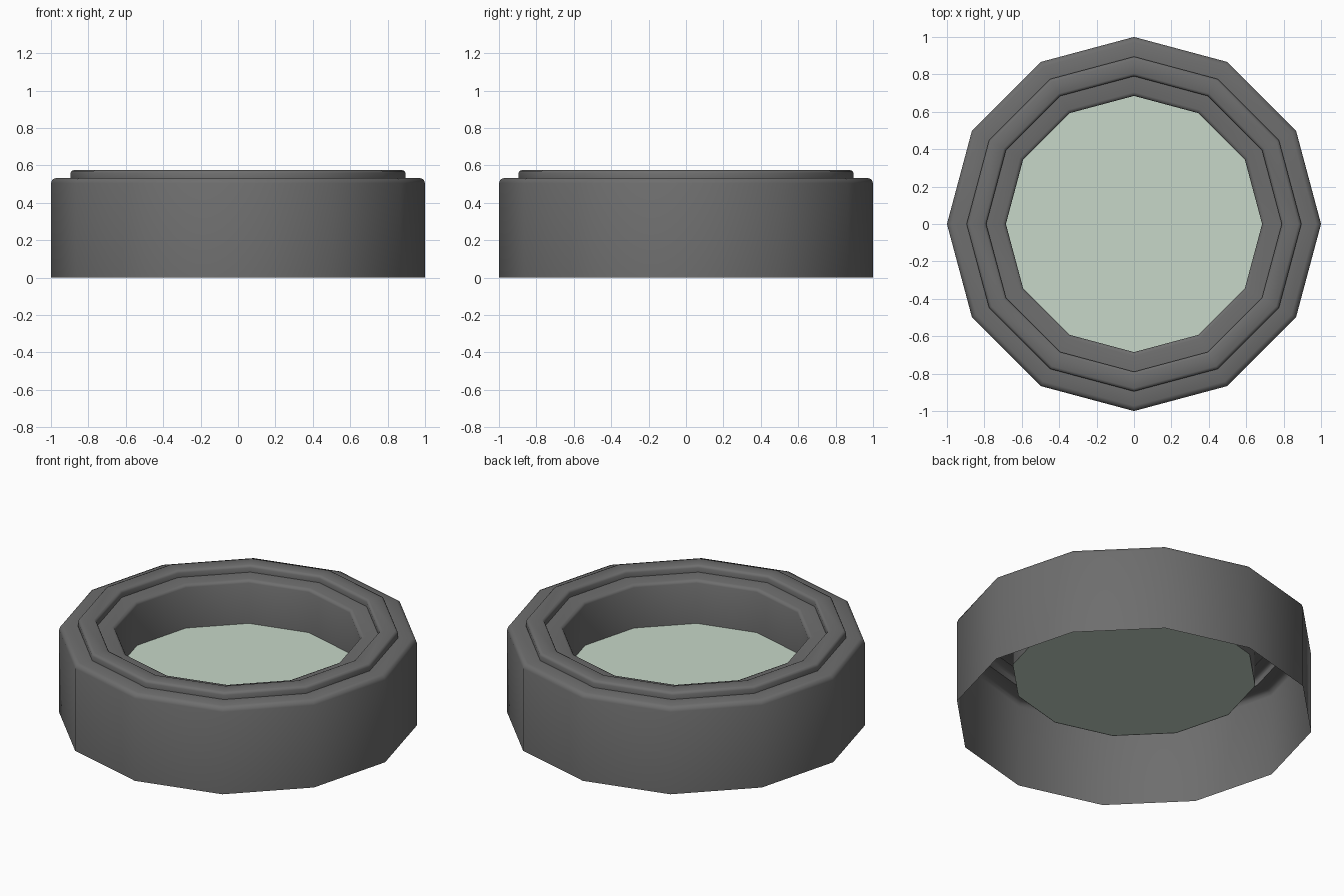
import bpy, bmesh, math
from mathutils import Matrix

SIDES = 12

cube = bpy.data.objects.get("Cube")
if cube:
    bpy.data.objects.remove(cube, do_unlink=True)


def make_material(name, colour):
    mat = bpy.data.materials.new(name)
    mat.use_nodes = True
    mat.diffuse_color = (*colour, 1)
    bsdf = mat.node_tree.nodes["Principled BSDF"]
    bsdf.inputs["Base Color"].default_value = (*colour, 1)
    bsdf.inputs["Roughness"].default_value = 0.7
    return mat


def make_object(name, bm, mat):
    mesh = bpy.data.meshes.new(name)
    bm.to_mesh(mesh)
    bm.free()
    mesh.materials.append(mat)
    obj = bpy.data.objects.new(name, mesh)
    bpy.context.collection.objects.link(obj)
    return obj


def lathe(name, profile, mat):
    """Turn an open (radius, height) profile into a twelve-sided shell."""
    bm = bmesh.new()
    rings = []
    for r, z in profile:
        angles = [math.tau * i / SIDES for i in range(SIDES)]
        rings.append([bm.verts.new((r * math.cos(a), r * math.sin(a), z)) for a in angles])
    for low, high in zip(rings, rings[1:]):
        for i in range(SIDES):
            j = (i + 1) % SIDES
            bm.faces.new((low[i], low[j], high[j], high[i]))
    obj = make_object(name, bm, mat)
    bpy.ops.object.select_all(action="DESELECT")
    obj.select_set(True)
    bpy.context.view_layer.objects.active = obj
    bpy.ops.object.shade_smooth_by_angle(angle=math.radians(50))
    return obj


grey = make_material("dark grey", (0.155, 0.155, 0.155))
pale = make_material("pale green glass", (0.57, 0.68, 0.58))

# Open-bottomed housing: outer wall, shoulder, raised band, inner ledge, well
profile = [
    (1.0, 0.0), (1.0, 0.505), (0.992, 0.525), (0.972, 0.533),
    (0.895, 0.533), (0.895, 0.56), (0.89, 0.57), (0.878, 0.575),
    (0.805, 0.575), (0.795, 0.57), (0.79, 0.56), (0.79, 0.533),
    (0.705, 0.533), (0.691, 0.528), (0.685, 0.515), (0.685, 0.265),
]
lathe("ring_housing", profile, grey)

# Flat pane closing the bottom of the well
bm = bmesh.new()
bmesh.ops.create_circle(
    bm, cap_ends=True, segments=SIDES, radius=0.685,
    matrix=Matrix.Translation((0, 0, 0.267)))
bmesh.ops.recalc_face_normals(bm, faces=bm.faces)
for face in bm.faces:
    if face.normal.z < 0:
        face.normal_flip()
make_object("glass_pane", bm, pale)
